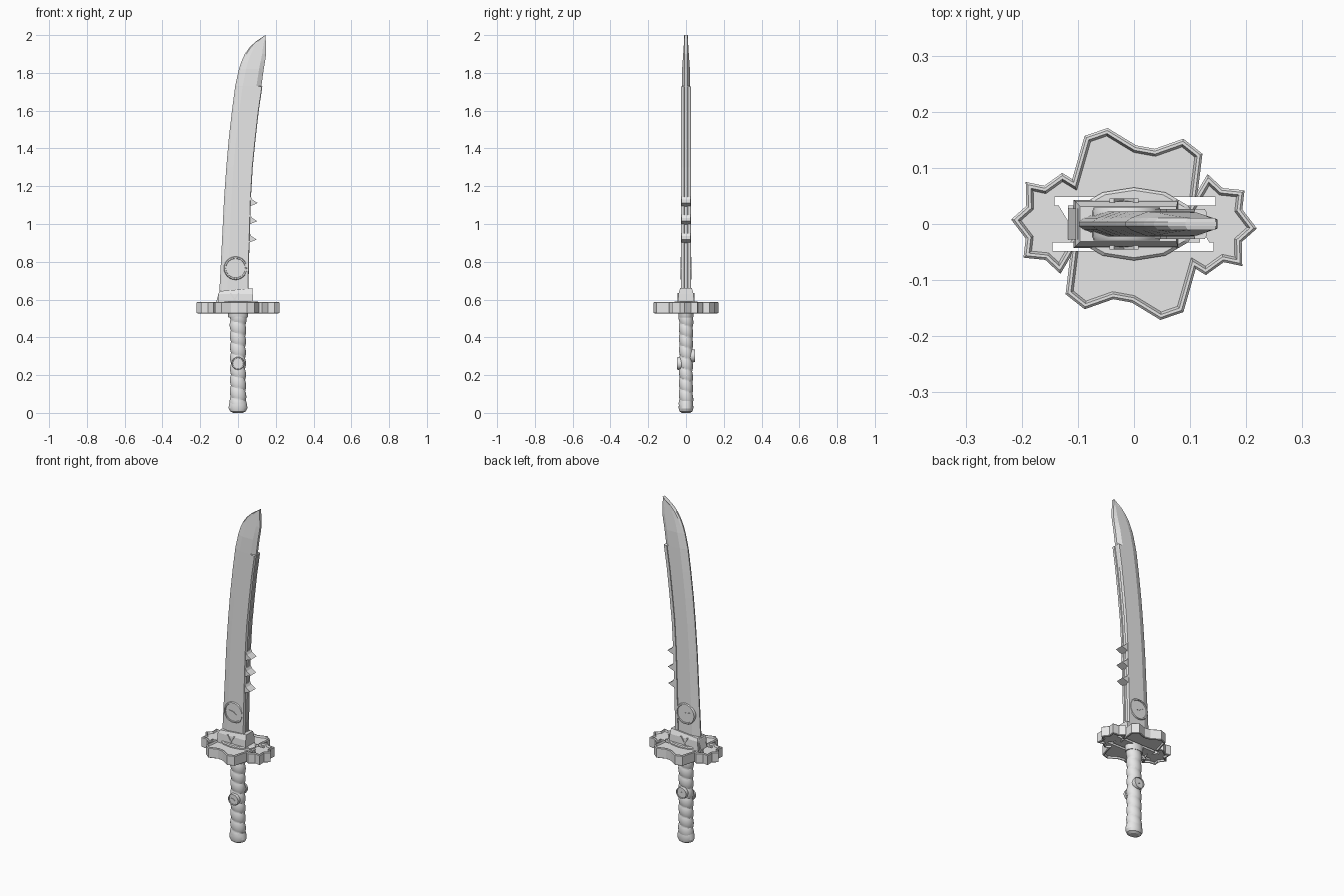
import bpy, bmesh, math
from mathutils import Matrix

if "Cube" in bpy.data.objects:
    bpy.data.objects.remove(bpy.data.objects["Cube"])

steel = bpy.data.materials.new("grey steel")
steel.diffuse_color = (0.8, 0.8, 0.8, 1)
steel.use_nodes = True
steel.node_tree.nodes["Principled BSDF"].inputs["Base Color"].default_value = steel.diffuse_color


def finish(name, bm, smooth=None):
    bmesh.ops.recalc_face_normals(bm, faces=bm.faces)
    me = bpy.data.meshes.new(name)
    bm.to_mesh(me)
    bm.free()
    me.materials.append(steel)
    ob = bpy.data.objects.new(name, me)
    bpy.context.collection.objects.link(ob)
    if smooth:
        bpy.ops.object.select_all(action='DESELECT')
        ob.select_set(True)
        bpy.context.view_layer.objects.active = ob
        bpy.ops.object.shade_smooth_by_angle(angle=math.radians(smooth))
    return ob


def loft(name, rings, smooth=None):
    """Skin a list of closed rings and cap both ends."""
    bm = bmesh.new()
    vs = [[bm.verts.new(p) for p in r] for r in rings]
    n = len(vs[0])
    for a, b in zip(vs, vs[1:]):
        for i in range(n):
            bm.faces.new((a[i], a[(i + 1) % n], b[(i + 1) % n], b[i]))
    bm.faces.new(vs[0][::-1])
    bm.faces.new(vs[-1])
    return finish(name, bm, smooth)


def prism_y(name, pts, y0, y1):
    return loft(name, [[(x, y, z) for x, z in pts] for y in (y0, y1)])


def prism_z(name, pts, z0, z1):
    return loft(name, [[(x, y, z) for x, y in pts] for z in (z0, z1)])


def oval(a, b, z, n=24):
    return [(a * math.cos(2 * math.pi * i / n), b * math.sin(2 * math.pi * i / n), z) for i in range(n)]


def rect(x0, x1, h, z0, z1):
    return [(x0, -h, z0), (x1, -h, z1), (x1, h, z1), (x0, h, z0)]


# Blade outline: height, cutting edge x, back x
ROWS = [(0.59, -0.10, 0.048), (0.655, -0.098, 0.052), (0.866, -0.087, 0.057),
        (1.13, -0.074, 0.065), (1.30, -0.062, 0.075), (1.45, -0.049, 0.090),
        (1.60, -0.032, 0.107), (1.729, -0.015, 0.126), (1.731, -0.015, 0.126),
        (1.82, 0.005, 0.138), (1.86, 0.018, 0.145), (1.90, 0.036, 0.151),
        (1.935, 0.061, 0.150), (1.965, 0.092, 0.149), (2.0, 0.145, 0.147)]


def back_x(z):
    for (za, _, a), (zb, _, b) in zip(ROWS, ROWS[1:]):
        if za <= z <= zb:
            return a + (b - a) * (z - za) / (zb - za)


rings = []
for z, xe, xs in ROWS:
    w = xs - xe
    h = 0.022 if z < 1.8 else 0.022 - 0.014 * (z - 1.8) / 0.2
    tip = z > 1.73
    xb, hb = (xs - 0.2 * w, 0.008) if tip else (xs - 0.016, 0.019)
    half = [(xe, 0.004), (xe + 0.07 * w, 0.011), (xe + 0.28 * w, h), (xb, h), (xs - 0.002, hb)]
    rings.append([(x, -y, z) for x, y in half] + [(x, y, z) for x, y in reversed(half)])
loft("blade", rings)

# Grooved rail along the back of the blade
rings = []
for z in [0.6] + [r[0] for r in ROWS[1:8]]:
    x = back_x(z)
    half = [(x - 0.018, 0.027), (x, 0.027), (x + 0.003, 0.022), (x + 0.003, 0.010), (x - 0.003, 0.008)]
    rings.append([(a, -b, z) for a, b in half] + [(a, b, z) for a, b in reversed(half)])
loft("back_rail", rings)

# Three barbs on the back
for i, z in enumerate((0.92, 1.017, 1.113)):
    x = back_x(z)
    prism_y(f"barb_{i + 1}", [(x - 0.008, z - 0.022), (x + 0.006, z - 0.016), (x + 0.040, z - 0.002),
                              (x + 0.012, z + 0.016), (x + 0.004, z + 0.030), (x - 0.008, z + 0.030)],
            -0.025, 0.025)


def medallion(name, x, z, r, y, side):
    """Disc with a raised ring and two pointers, facing side * y."""
    bm = bmesh.new()
    spin = Matrix.Rotation(math.radians(90), 4, 'X')
    depth = 0.02
    at = Matrix.Translation((x, side * (y - depth / 2), z))
    bmesh.ops.create_cone(bm, cap_ends=True, segments=24, radius1=r * 0.93, radius2=r * 0.93,
                          depth=depth, matrix=at @ spin)
    finish(name + "_disc", bm, 35)
    prof = [(r * 0.80, y - 0.004), (r * 0.84, y + 0.005), (r * 0.95, y + 0.005), (r, y - 0.002), (r, y - 0.012),
            (r * 0.80, y - 0.012)]
    bm = bmesh.new()
    n = 24
    vs = [[bm.verts.new((x + q * math.cos(2 * math.pi * i / n), side * d, z + q * math.sin(2 * math.pi * i / n)))
           for q, d in prof] for i in range(n)]
    for i in range(n):
        a, b = vs[i], vs[(i + 1) % n]
        for j in range(len(prof)):
            k = (j + 1) % len(prof)
            bm.faces.new((a[j], a[k], b[k], b[j]))
    finish(name + "_ring", bm, 35)
    for k, (ang, ln) in enumerate(((160, 0.5), (-25, 0.35))):
        c, s = math.cos(math.radians(ang)) * r, math.sin(math.radians(ang)) * r
        prism_y(f"{name}_pointer_{k + 1}", [(x - s * 0.1, z + c * 0.1), (x + s * 0.1, z - c * 0.1),
                                            (x + c * ln, z + s * ln)], side * (y - 0.002), side * (y + 0.003))


for side, nm in ((-1, "front"), (1, "back")):
    medallion(f"blade_medallion_{nm}", -0.013, 0.766, 0.062, 0.024, side)
medallion("grip_medallion_front", 0.0, 0.262, 0.034, 0.042, -1)
medallion("grip_medallion_back", 0.0, 0.302, 0.034, 0.042, 1)

# Collar at the blade root, with crossing strips on both faces
loft("collar", [rect(-0.108, 0.080, 0.043, 0.575, 0.575), rect(-0.104, 0.078, 0.040, 0.630, 0.630),
                rect(-0.096, 0.076, 0.031, 0.645, 0.660)])
prism_y("collar_heel", [(-0.118, 0.58), (-0.09, 0.58), (-0.09, 0.638), (-0.101, 0.638)], -0.028, 0.028)
for side in (-1, 1):
    for k, (xa, xb) in enumerate(((-0.04, -0.01), (0.004, -0.026))):
        prism_y(f"collar_strip_{k + 1}", [(xa - 0.004, 0.635), (xa + 0.004, 0.635), (xb + 0.004, 0.587),
                                          (xb - 0.004, 0.587)], side * 0.038, side * 0.045)

# Guard: toothed plate, half the outline is turned by 180 degrees
HALF = [(-0.219, 0.008), (-0.192, 0.032), (-0.193, 0.075), (-0.160, 0.068), (-0.128, 0.091),
        (-0.110, 0.080), (-0.088, 0.157), (-0.047, 0.171), (0.004, 0.140), (0.037, 0.134),
        (0.088, 0.152), (0.122, 0.125), (0.114, 0.060), (0.131, 0.089), (0.158, 0.064),
        (0.197, 0.060), (0.193, 0.026)]
outline = [p for p in HALF] + [(-x, -y) for x, y in HALF]
bm = bmesh.new()
low = [bm.verts.new((x, y, 0.530)) for x, y in outline]
high = [bm.verts.new((x, y, 0.584)) for x, y in outline]
n = len(outline)
for i in range(n):
    bm.faces.new((low[i], low[(i + 1) % n], high[(i + 1) % n], high[i]))
caps = [bm.faces.new(low), bm.faces.new(high)]
bmesh.ops.recalc_face_normals(bm, faces=bm.faces)
for t, d in ((0.004, 0.004), (0.005, 0.0), (0.004, -0.010)):
    bmesh.ops.inset_individual(bm, faces=caps, thickness=t, depth=d, use_even_offset=True)
for v in bm.verts:
    v.co.z = min(max(v.co.z, 0.527), 0.588)
guard = finish("guard", bm)

# Slots through the guard
for s in (1, -1):
    slot = prism_z("slot_cutter", [(-0.142 * s, 0.033 * s), (0.145 * s, 0.033 * s),
                                   (0.145 * s, 0.048 * s), (-0.142 * s, 0.048 * s)], 0.4, 0.7)
    tri = prism_z("slot_cutter", [(-0.135 * s, 0.034 * s), (-0.118 * s, 0.034 * s),
                                  (-0.118 * s, 0.006 * s)], 0.4, 0.7)
    for cutter in (slot, tri):
        cutter.hide_render = True
        mod = guard.modifiers.new("slot", 'BOOLEAN')
        mod.operation, mod.solver, mod.object = 'DIFFERENCE', 'EXACT', cutter
        bpy.context.view_layer.objects.active = guard
        bpy.ops.object.modifier_apply(modifier=mod.name)
        bpy.data.objects.remove(cutter)

# Oval washers above and below the guard
loft("upper_washer", [oval(0.112, 0.065, 0.560, 12), oval(0.112, 0.065, 0.585, 12), oval(0.104, 0.060, 0.590, 12)])
loft("lower_washer", [oval(0.050, 0.038, 0.505), oval(0.054, 0.040, 0.512), oval(0.054, 0.040, 0.560)], 35)

# Wrapped grip: spiral ridges on an oval core
rings = []
N, STEPS = 24, 80
for k in range(STEPS + 1):
    z = 0.045 + 0.465 * k / STEPS
    ring = []
    for i in range(N):
        a = 2 * math.pi * i / N
        ridge = abs(math.sin(math.pi * (z / 0.058 + i / N)))
        g = 0.89 + 0.16 * ridge ** 0.6 + 0.08 * (abs(z - 0.27) / 0.24) ** 2
        ring.append((0.040 * g * math.cos(a), 0.035 * g * math.sin(a), z))
    rings.append(ring)
loft("wrapped_grip", rings, 25)

# Pommel cap
loft("pommel", [oval(0.026, 0.022, 0.0), oval(0.042, 0.034, 0.008), oval(0.050, 0.039, 0.024),
                oval(0.048, 0.038, 0.045), oval(0.043, 0.036, 0.062)], 25)
